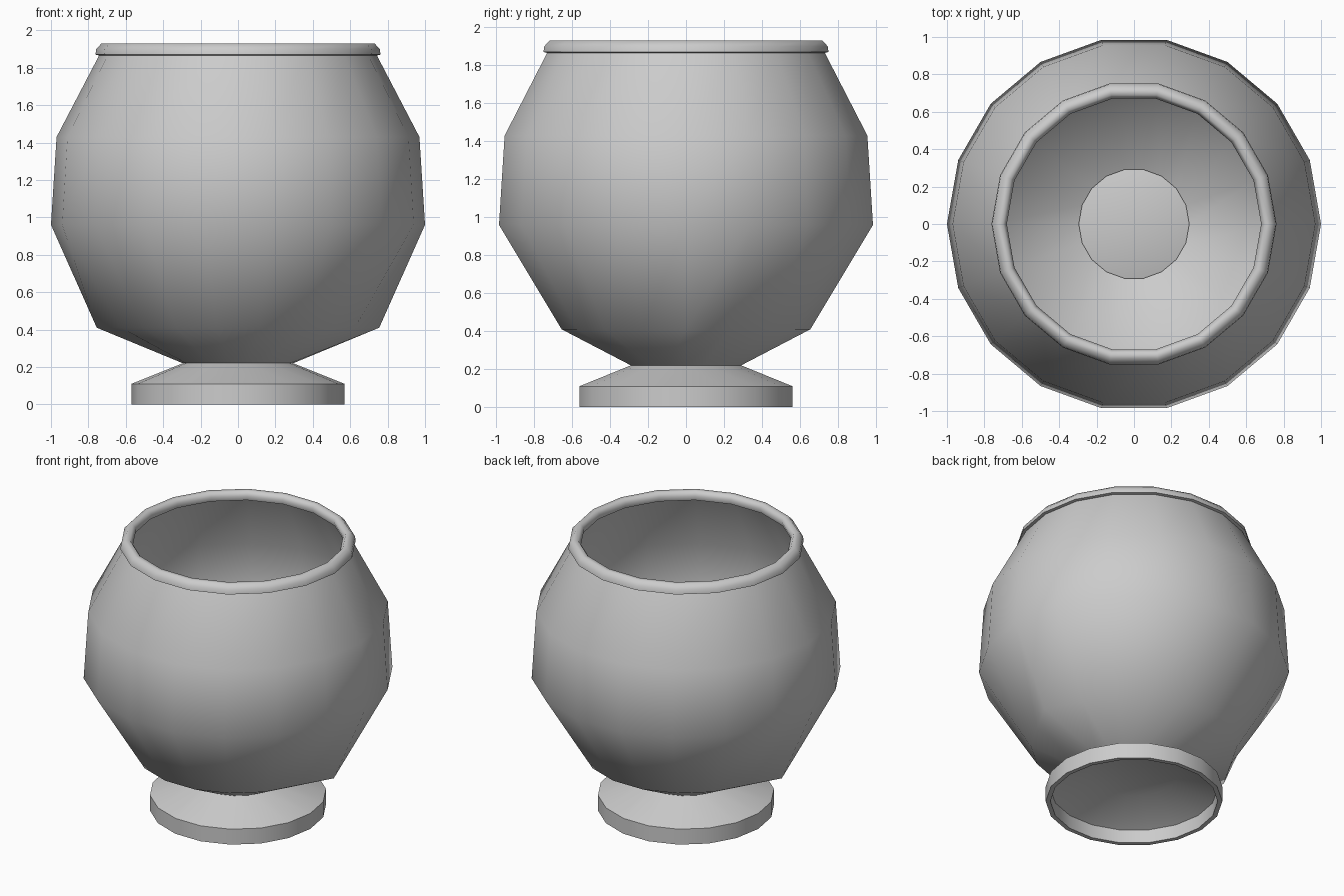
import bpy, bmesh
from math import cos, sin, tau, radians

if "Cube" in bpy.data.objects:
    bpy.data.objects.remove(bpy.data.objects["Cube"])

SIDES = 18


def lathe(name, profile, closed=False, cap_end=False, pulls=None, angle=50):
    """Revolve (radius, z) points; pulls = {ring: radius of its two x-axis points}."""
    pulls = pulls or {}
    bm = bmesh.new()
    rings = []
    for k, (r, z) in enumerate(profile):
        ring = []
        for i in range(SIDES):
            rr = pulls.get(k, r) if i in (0, SIDES // 2) else r
            a = tau * i / SIDES
            ring.append(bm.verts.new((rr * cos(a), rr * sin(a), z)))
        rings.append(ring)
    pairs = list(zip(rings, rings[1:]))
    if closed:
        pairs.append((rings[-1], rings[0]))
    for lo, hi in pairs:
        for i in range(SIDES):
            j = (i + 1) % SIDES
            bm.faces.new((lo[i], lo[j], hi[j], hi[i]))
    if cap_end:
        bm.faces.new(rings[-1])
    bmesh.ops.recalc_face_normals(bm, faces=bm.faces)
    mesh = bpy.data.meshes.new(name)
    bm.to_mesh(mesh)
    bm.free()
    ob = bpy.data.objects.new(name, mesh)
    bpy.context.collection.objects.link(ob)
    bpy.ops.object.select_all(action='DESELECT')
    ob.select_set(True)
    bpy.context.view_layer.objects.active = ob
    bpy.ops.object.shade_smooth_by_angle(angle=radians(angle))
    return ob


# Open thin-walled bowl; its lower ring is drawn out to points on both sides
lathe("bowl", [(0.295, 0.22), (0.665, 0.41), (1.0, 0.96), (0.97, 1.43), (0.735, 1.88)],
      pulls={1: 0.755})

# Rounded lip around the mouth
lathe("rim", [(0.74, 1.865), (0.762, 1.87), (0.758, 1.90), (0.73, 1.93),
              (0.70, 1.93), (0.68, 1.90), (0.69, 1.868)], closed=True, angle=60)

# Hollow flared foot, closed under the neck by a small floor
lathe("foot", [(0.295, 0.22), (0.57, 0.11), (0.57, 0.0), (0.54, 0.0),
               (0.54, 0.095), (0.285, 0.205)], cap_end=True)
